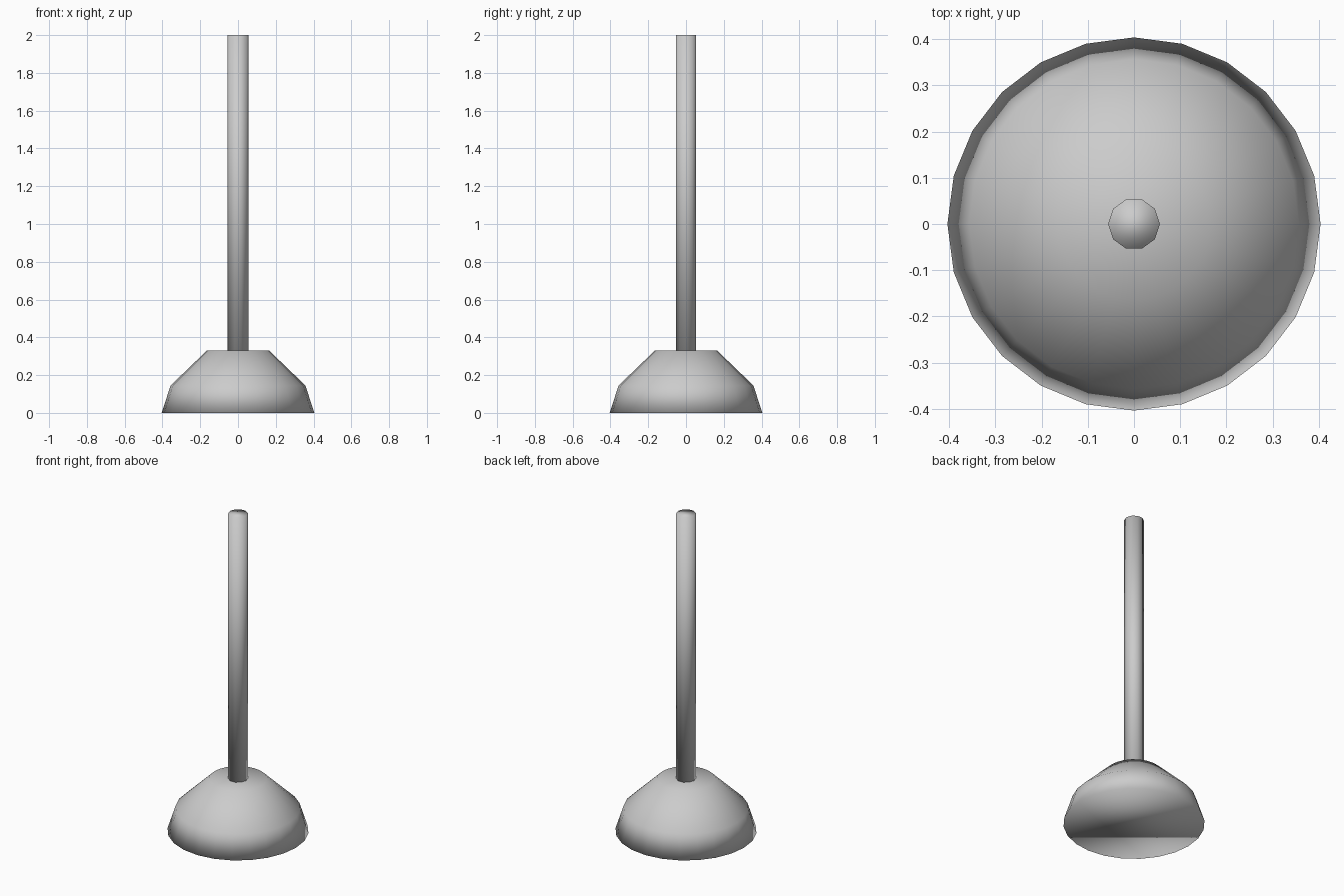
import bpy, bmesh
from math import cos, sin, tau

if "Cube" in bpy.data.objects:
    bpy.data.objects.remove(bpy.data.objects["Cube"])


def lathe(name, profile, sides):
    """Capped solid of revolution about z, smooth shaded throughout."""
    bm = bmesh.new()
    rings = [[bm.verts.new((r * cos(tau * i / sides), r * sin(tau * i / sides), z))
              for i in range(sides)] for r, z in profile]
    for low, high in zip(rings, rings[1:]):
        for i in range(sides):
            j = (i + 1) % sides
            bm.faces.new((low[i], low[j], high[j], high[i]))
    bm.faces.new(rings[0][::-1])
    bm.faces.new(rings[-1])
    for f in bm.faces:
        f.smooth = True
    mesh = bpy.data.meshes.new(name)
    bm.to_mesh(mesh)
    bm.free()
    obj = bpy.data.objects.new(name, mesh)
    bpy.context.collection.objects.link(obj)
    return obj


# Plunger cup: flared skirt, sloping shoulder, flat top
lathe("cup", [(0.404, 0), (0.357, 0.145), (0.165, 0.33)], 24)

# Straight ten-sided handle standing on the cup
lathe("handle", [(0.056, 0.325), (0.056, 2.0)], 10)
